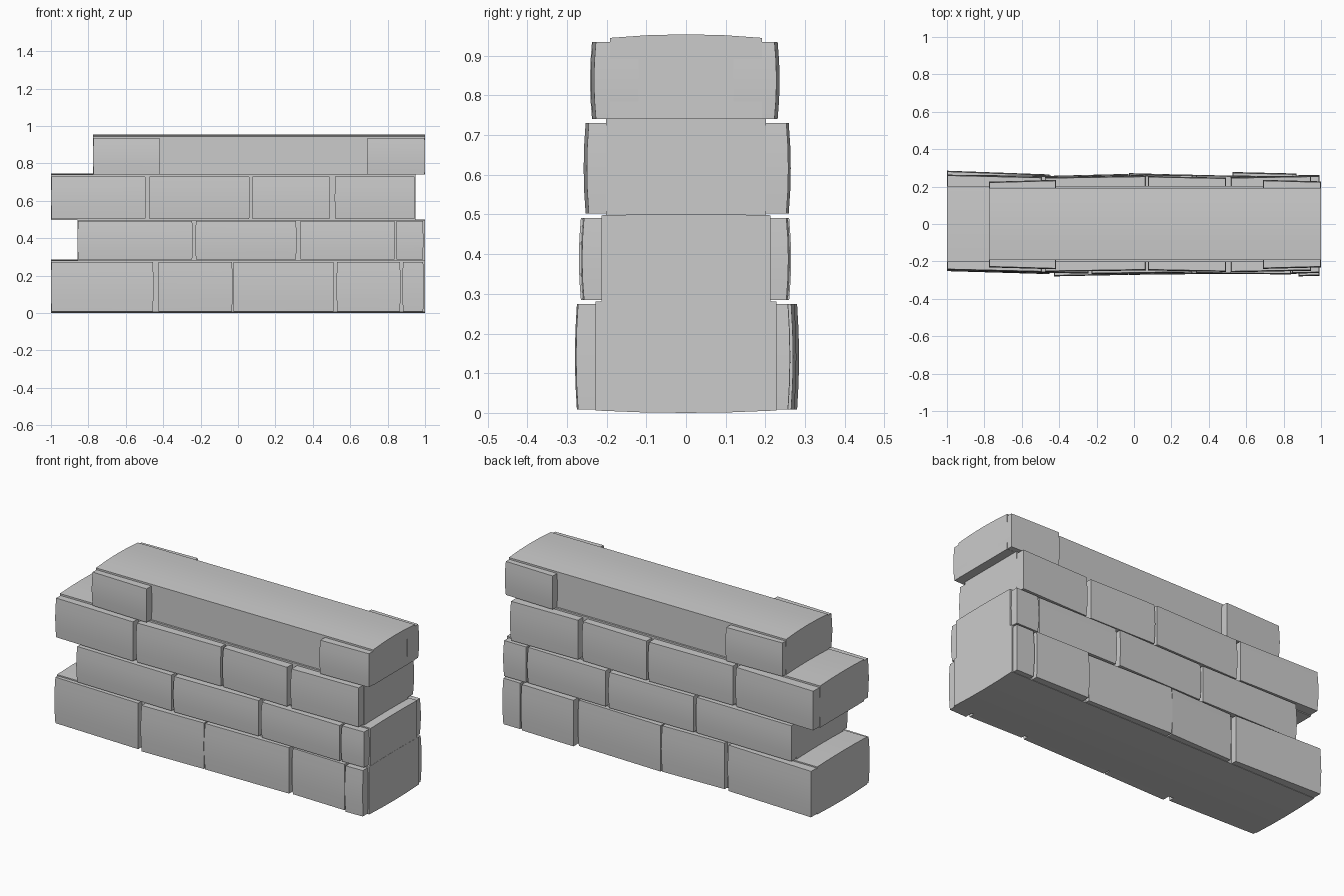
import bpy, bmesh
from mathutils import Vector

if "Cube" in bpy.data.objects:
    bpy.data.objects.remove(bpy.data.objects["Cube"])


def block(name, lo, hi, shape):
    """Subdivided box; shape(x, y, z, u, v, w) bends it, with u, v, w in -1..1."""
    bm = bmesh.new()
    bmesh.ops.create_cube(bm, size=2)
    bmesh.ops.subdivide_edges(bm, edges=bm.edges[:], cuts=3, use_grid_fill=True)
    for p in bm.verts:
        u, v, w = p.co
        pos = [lo[i] + (hi[i] - lo[i]) * (p.co[i] + 1) / 2 for i in range(3)]
        p.co = Vector(shape(*pos, u, v, w))
    bmesh.ops.recalc_face_normals(bm, faces=bm.faces[:])
    mesh = bpy.data.meshes.new(name)
    bm.to_mesh(mesh)
    bm.free()
    ob = bpy.data.objects.new(name, mesh)
    bpy.context.collection.objects.link(ob)
    mesh.shade_smooth()
    mesh.set_sharp_from_angle(angle=0.5)
    return ob


def core(name, x0, x1, half, z0, z1, crown, sag):
    # long inner block, crowned across its width
    def shape(x, y, z, u, v, w):
        bulge = crown if w > 0 else -sag
        return x, y, z + bulge * (1 - v * v) * abs(w)
    block(name, (x0, -half, z0), (x1, half, z1), shape)


def stone(name, x0, x1, z0, z1, side, depth_l, depth_r):
    # facing stone with a gently pillowed, slightly slanted outer face
    def shape(x, y, z, u, v, w):
        outer = depth_l + (depth_r - depth_l) * (u + 1) / 2 - 0.005 * w * w
        y = 0.12 + (outer - 0.12) * (v + 1) / 2
        x += 0.003 * u * (1 - w * w)
        return x, side * y, z
    block(name, (x0, 0, z0), (x1, 1, z1), shape)


# core: x0, x1, half width, z0, z1, crown, sag; stone z range;
# stones: x0, x1, front depth left/right, back depth left/right
courses = [
    ((-1, 1, .228, .006, .281, .004, .006), (.008, .274), [
        (-.997, -.455, .252, .268, .285, .265),
        (-.425, -.032, .280, .272, .258, .268),
        (-.024, .510, .272, .266, .272, .257),
        (.530, .866, .260, .268, .278, .270),
        (.882, .990, .280, .277, .263, .262)]),
    ((-.857, .999, .213, .281, .498, .003, 0), (.285, .491), [
        (-.855, -.245, .255, .265, .262, .256),
        (-.225, .310, .268, .260, .258, .265),
        (.335, .836, .264, .270, .262, .255),
        (.848, .988, .265, .262, .258, .258)]),
    ((-1, .948, .202, .498, .740, .005, 0), (.503, .730), [
        (-.996, -.496, .246, .258, .264, .252),
        (-.472, .060, .256, .248, .250, .258),
        (.077, .490, .248, .256, .256, .248),
        (.520, .944, .258, .250, .250, .258)]),
    ((-.775, 1, .192, .740, .945, .009, 0), (.741, .935), [
        (-.772, -.420, .232, .242, .226, .236),
        (.692, .998, .240, .232, .236, .228)]),
]

for n, (c, (z0, z1), stones) in enumerate(courses, 1):
    core(f"course_{n}_core", *c)
    for i, (x0, x1, fl, fr, bl, br) in enumerate(stones, 1):
        stone(f"course_{n}_front_stone_{i}", x0, x1, z0, z1, -1, fl, fr)
        stone(f"course_{n}_back_stone_{i}", x0, x1, z0, z1, 1, bl, br)
